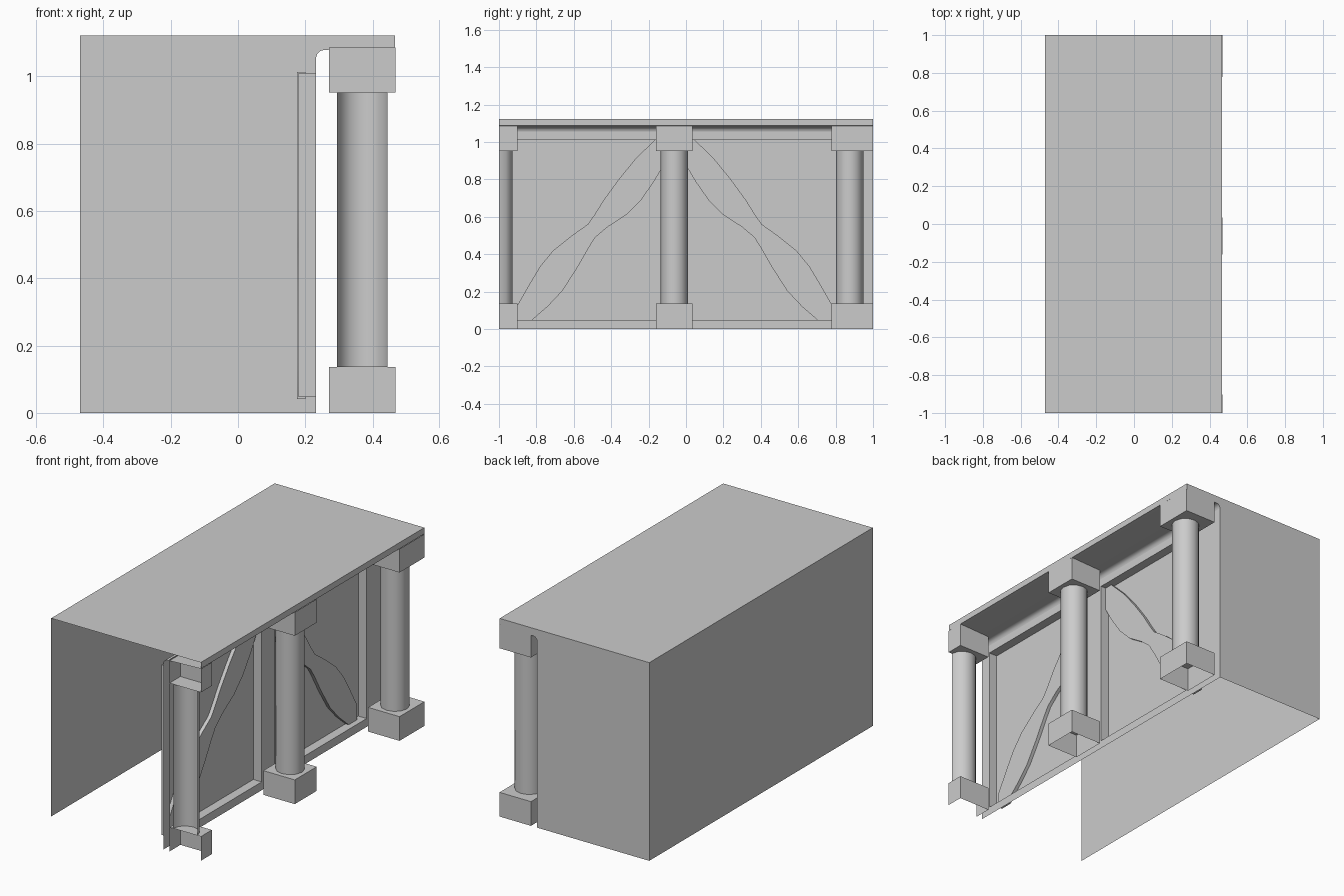
import bpy, bmesh, math

if "Cube" in bpy.data.objects:
    bpy.data.objects.remove(bpy.data.objects["Cube"])

COLS = (-1.0, -0.0625, 0.875)      # column centres along y
CX = 0.37                          # column centre in x
RECESS = ((-0.94, -0.12), (0.0, 0.82))
Z0, Z1, WALL_TOP = 0.047, 1.01, 1.055
FRONT_X, PANEL_X = 0.232, 0.18


def make(name, polys, smooth=None):
    """Object from a list of polygons given as point lists."""
    bm = bmesh.new()
    for p in polys:
        bm.faces.new([bm.verts.new(v) for v in p])
    bmesh.ops.remove_doubles(bm, verts=bm.verts, dist=0.0005)
    bmesh.ops.recalc_face_normals(bm, faces=bm.faces)
    me = bpy.data.meshes.new(name)
    bm.to_mesh(me)
    bm.free()
    ob = bpy.data.objects.new(name, me)
    bpy.context.collection.objects.link(ob)
    if smooth:
        bpy.ops.object.select_all(action='DESELECT')
        ob.select_set(True)
        bpy.context.view_layer.objects.active = ob
        bpy.ops.object.shade_smooth_by_angle(angle=math.radians(smooth))
    return ob


# building shell: back wall, roof, eave, cove and closed far end
r = 0.024
cove = [(FRONT_X + r - r * math.cos(a), WALL_TOP + r * math.sin(a))
        for a in (math.radians(d) for d in (90, 60, 30, 0))]
prof = [(-0.47, 0), (-0.47, 1.122), (0.467, 1.122), (0.467, 1.087)] + cove
shell = [[(a[0], -1, a[1]), (b[0], -1, b[1]), (b[0], 1, b[1]), (a[0], 1, a[1])]
         for a, b in zip(prof, prof[1:])]
shell.append([(x, 1, z) for x, z in prof + [(FRONT_X, 0)]])
make("building_shell", shell, 35)

# front wall frame with two recessed panels
ys = [-1, *RECESS[0], *RECESS[1], 1]
zs = [0, Z0, Z1, WALL_TOP]
wall = []
for i, (y0, y1) in enumerate(zip(ys, ys[1:])):
    for j, (z0, z1) in enumerate(zip(zs, zs[1:])):
        loop = [(y0, z0), (y1, z0), (y1, z1), (y0, z1)]
        sunk = j == 1 and i in (1, 3)
        x = PANEL_X if sunk else FRONT_X
        wall.append([(x, y, z) for y, z in loop])
        if sunk:
            for a, b in zip(loop, loop[1:] + loop[:1]):
                wall.append([(PANEL_X, *a), (PANEL_X, *b), (FRONT_X, *b), (FRONT_X, *a)])
make("panelled_wall", wall)

# wavy diagonal braces, mirrored about the middle pilaster
upper = [(-0.9, 0.13), (-0.84, 0.235), (-0.78, 0.335), (-0.71, 0.42), (-0.61, 0.5),
         (-0.525, 0.56), (-0.49, 0.61), (-0.44, 0.69), (-0.36, 0.80), (-0.27, 0.91),
         (-0.165, 1.013)]
lower = [(-0.112, 0.89), (-0.17, 0.79), (-0.24, 0.69), (-0.32, 0.61), (-0.42, 0.545),
         (-0.485, 0.49), (-0.52, 0.435), (-0.58, 0.33), (-0.66, 0.205), (-0.74, 0.12),
         (-0.83, 0.042)]
outline = upper + [(-0.112, 1.013)] + lower + [(-0.9, 0.042)]
for name, flip in (("near_brace", False), ("far_brace", True)):
    pts = [(-0.12 - y if flip else y, z) for y, z in outline]
    faces = [[(0.2, *p) for p in pts]]
    faces += [[(0.2, *a), (0.2, *b), (0.175, *b), (0.175, *a)]
              for a, b in zip(pts, pts[1:] + pts[:1])]
    make(name, faces, 35)


def block(name, y0, y1, z0, z1, half, cap_z):
    """Open block with one horizontal cap; half means cut open at the near end."""
    xa, xb = 0.271, 0.468
    loop = [(xa, y0), (xa, y1), (xb, y1), (xb, y0)]
    sides = list(zip(loop, loop[1:] + loop[:1]))
    if half:
        sides = sides[:-1]
    faces = [[(*a, z0), (*b, z0), (*b, z1), (*a, z1)] for a, b in sides]
    faces.append([(*p, cap_z) for p in loop])
    make(name, faces)


# columns: base, shaft and capital, the nearest one cut in half at y = -1
N = 12
for k, cy in enumerate(COLS):
    half = k == 0
    y0 = -1 if half else cy - 0.098
    y1 = 1.0 if k == 2 else cy + 0.098
    block(f"column_base_{k}", y0, y1, 0, 0.137, half, 0.137)
    block(f"column_capital_{k}", y0, y1, 0.953, 1.086, half, 0.953)
    count = N // 2 if half else N
    ring = [(CX + 0.075 * math.cos(2 * math.pi * i / N),
             cy + 0.073 * math.sin(2 * math.pi * i / N)) for i in range(count + 1)]
    make(f"column_shaft_{k}",
         [[(*a, 0.137), (*b, 0.137), (*b, 0.953), (*a, 0.953)]
          for a, b in zip(ring, ring[1:])], 35)
